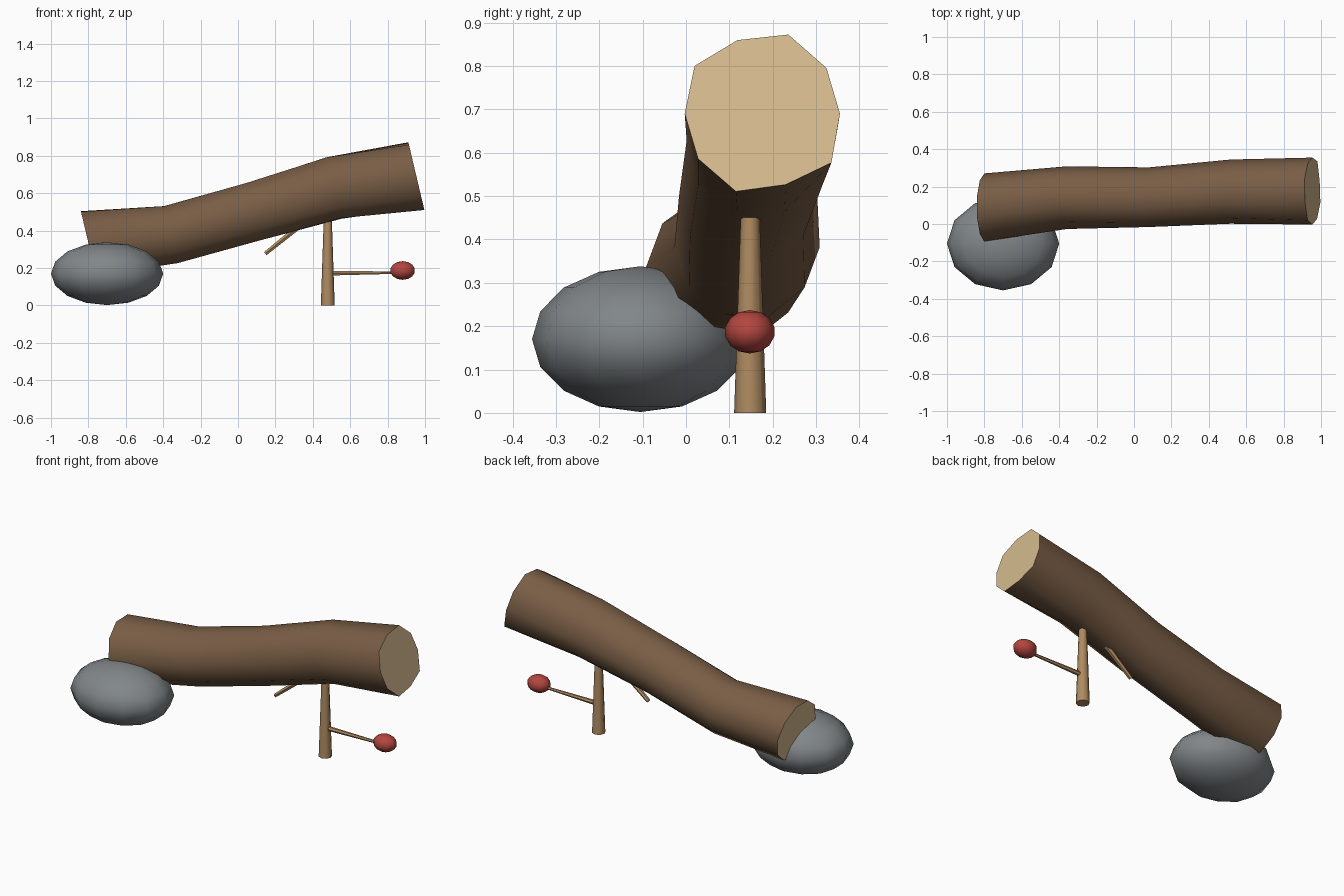
import bpy, bmesh, math, random
from mathutils import Vector

if "Cube" in bpy.data.objects:
    bpy.data.objects.remove(bpy.data.objects["Cube"])

random.seed(4)


def material(name, rgb):
    m = bpy.data.materials.new(name)
    m.diffuse_color = (*rgb, 1)
    m.use_nodes = True
    m.node_tree.nodes["Principled BSDF"].inputs["Base Color"].default_value = m.diffuse_color
    return m


BARK = material("bark", (0.19, 0.11, 0.06))
CUT = material("cut_wood", (0.66, 0.49, 0.27))
STICK = material("stick_wood", (0.43, 0.26, 0.12))
STONE = material("stone", (0.22, 0.24, 0.25))
RED = material("red_bait", (0.45, 0.06, 0.05))


def add_object(name, bm, mats, angle):
    bmesh.ops.recalc_face_normals(bm, faces=bm.faces)
    me = bpy.data.meshes.new(name)
    bm.to_mesh(me)
    bm.free()
    for m in mats:
        me.materials.append(m)
    ob = bpy.data.objects.new(name, me)
    bpy.context.collection.objects.link(ob)
    bpy.ops.object.select_all(action='DESELECT')
    ob.select_set(True)
    bpy.context.view_layer.objects.active = ob
    bpy.ops.object.shade_smooth_by_angle(angle=math.radians(angle))
    return ob


def loft(name, rings, mats, angle=50):
    """Skin a list of point rings and cap both ends with the last material."""
    bm = bmesh.new()
    loops = [[bm.verts.new(p) for p in ring] for ring in rings]
    n = len(loops[0])
    for a, b in zip(loops, loops[1:]):
        for i in range(n):
            j = (i + 1) % n
            bm.faces.new((a[i], a[j], b[j], b[i]))
    for end in (loops[0], loops[-1]):
        bm.faces.new(end).material_index = len(mats) - 1
    return add_object(name, bm, mats, angle)


def stick(name, start, end, r1, r2, sides):
    """Tapered stick between two points."""
    start, end = Vector(start), Vector(end)
    turn = (end - start).to_track_quat('Z', 'Y')
    rings = []
    for c, r in ((start, r1), (end, r2)):
        rings.append([c + turn @ Vector((r * math.cos(math.tau * i / sides),
                                         r * math.sin(math.tau * i / sides), 0))
                      for i in range(sides)])
    return loft(name, rings, [STICK])


def ellipsoid(name, centre, radii, segments, rings, mat):
    bm = bmesh.new()
    bmesh.ops.create_uvsphere(bm, u_segments=segments, v_segments=rings, radius=1)
    bmesh.ops.scale(bm, vec=radii, verts=bm.verts)
    bmesh.ops.translate(bm, vec=centre, verts=bm.verts)
    return add_object(name, bm, [mat], 180)


# Log: crooked ten-sided trunk, every ring square to the tilted axis
side = Vector((0, 1, 0))
up = Vector((-0.23, 0, 0.973))
path = [((-0.80, 0.09, 0.335), 0.183), ((-0.36, 0.143, 0.382), 0.164),
        ((0.08, 0.142, 0.50), 0.162), ((0.515, 0.172, 0.628), 0.172)]
log_rings = []
for centre, radius in path:
    ring = []
    for i in range(10):
        a, r = math.tau * i / 10, radius * random.uniform(0.97, 1.04)
        ring.append(Vector(centre) + side * r * math.cos(a) + up * r * math.sin(a))
    log_rings.append(ring)
end_radii = [.18, .184, .197, .183, .192, .178, .182, .194, .177, .198]
log_rings.append([Vector((0.954, 0.175, 0.69))
                  + side * r * math.cos(math.tau * i / 10)
                  + up * r * math.sin(math.tau * i / 10)
                  for i, r in enumerate(end_radii)])
loft("log", log_rings, [BARK, CUT])

# Boulder under the low end
ellipsoid("rock", (-0.70, -0.105, 0.17), (0.30, 0.25, 0.168), 12, 8, STONE)

# Prop post, bait arm and short branch stub under the log
stick("prop_post", (0.48, 0.148, 0), (0.48, 0.148, 0.45), 0.037, 0.022, 8)
stick("bait_arm", (0.48, 0.148, 0.172), (0.88, 0.147, 0.176), 0.014, 0.007, 6)
stick("branch_stub", (0.146, 0.148, 0.277), (0.36, 0.148, 0.45), 0.012, 0.017, 6)

# Bait
ellipsoid("bait", (0.88, 0.147, 0.187), (0.07, 0.058, 0.05), 10, 7, RED)
